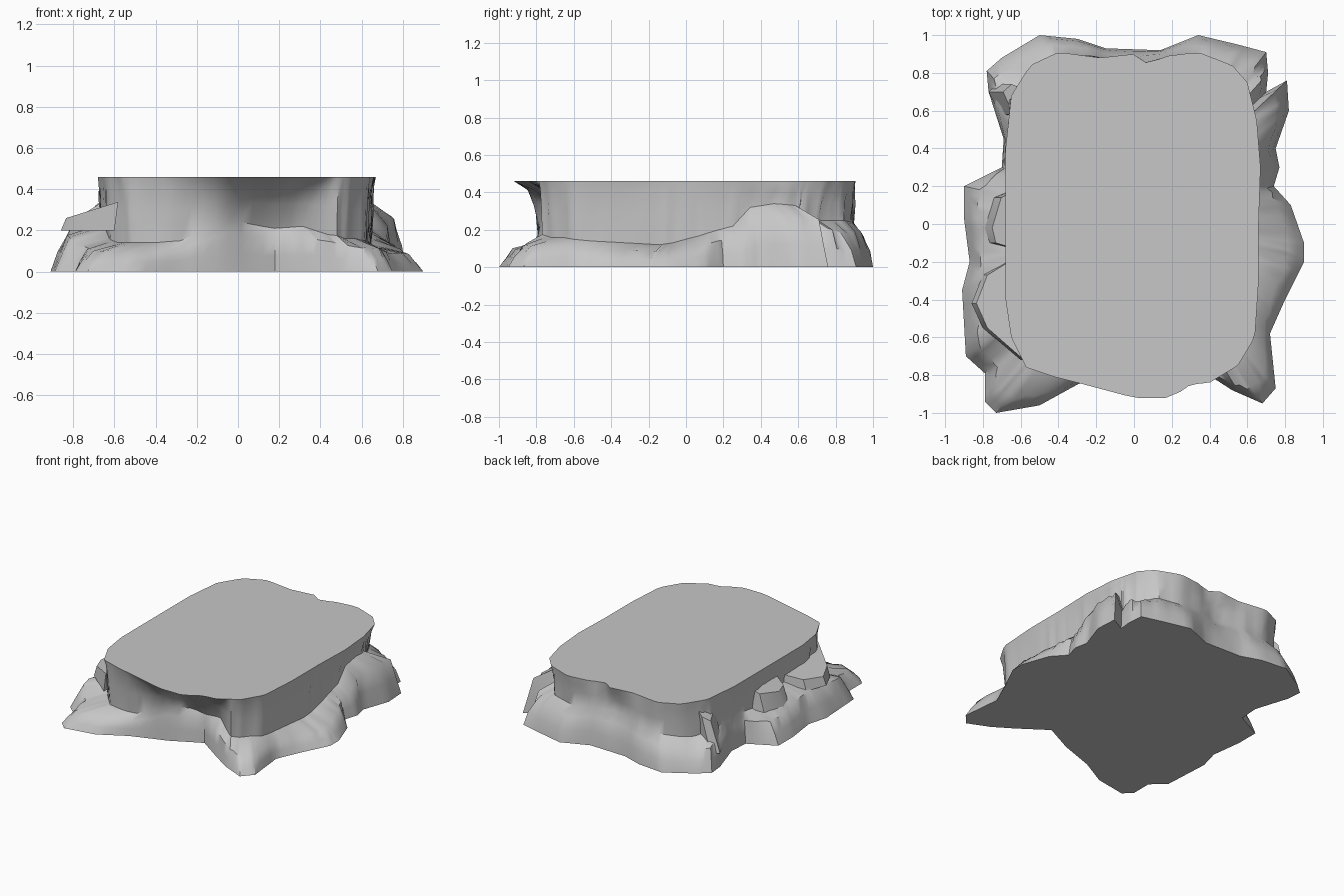
import bpy
import bmesh
import math
import random
from mathutils import Vector
from mathutils.geometry import intersect_line_line_2d

random.seed(4)
TOP = 0.46

cube = bpy.data.objects.get("Cube")
if cube:
    bpy.data.objects.remove(cube, do_unlink=True)

stone = bpy.data.materials.new("grey stone")
stone.use_nodes = True
grey = (0.57, 0.57, 0.57, 1)
stone.diffuse_color = grey
stone.node_tree.nodes["Principled BSDF"].inputs["Base Color"].default_value = grey

# Ground outline, counter-clockwise from the front: x, y, height of the ledge above
foot = [
    (-.5, -.96, .12), (-.3, -.85, .13), (-.04, -.76, .23), (.18, -.65, .19),
    (.38, -.79, .2), (.52, -.88, .16), (.68, -.95, .14), (.75, -.87, .14),
    (.72, -.58, .12), (.8, -.4, .11), (.9, -.2, .1), (.9, -.1, .11),
    (.83, .1, .15), (.74, .2, .18), (.77, .3, .2), (.75, .4, .3),
    (.82, .6, .32), (.81, .76, .31), (.7, .7, .2), (.71, .8, .25),
    (.7, .91, .23), (.55, .95, .23), (.34, 1, .22), (.14, .92, .25),
    (-.15, .93, .24), (-.3, .98, .22), (-.5, 1, .2), (-.7, .88, .18),
    (-.78, .81, .2), (-.77, .7, .2), (-.69, .45, .2), (-.7, .3, .2),
    (-.9, .2, .18), (-.9, .03, .2), (-.87, -.2, .24), (-.91, -.35, .24),
    (-.89, -.7, .2), (-.79, -.79, .14), (-.79, -.94, .12), (-.73, -1, .12),
]

# Outline of the flat top
rim = [
    (-.3, -.84), (0, -.92), (.2, -.92), (.3, -.85), (.4, -.84), (.55, -.75),
    (.64, -.6), (.66, -.3), (.66, 0), (.67, .3), (.65, .55), (.6, .75),
    (.52, .84), (.34, .91), (.18, .89), (.07, .85), (0, .9), (-.18, .88),
    (-.4, .91), (-.55, .84), (-.65, .68), (-.68, .4), (-.68, -.4),
    (-.65, -.6), (-.57, -.76), (-.42, -.81),
]

# Outline of the upright wall below the top, hollowed at the front and back
waist = [
    (-.35, -.79), (-.08, -.78), (.08, -.64), (.3, -.64), (.48, -.77), (.62, -.6),
    (.65, 0), (.64, .55), (.5, .84), (.3, .89), (.1, .87), (-.02, .83),
    (-.2, .89), (-.4, .9), (-.55, .82), (-.66, .65), (-.67, -.4),
    (-.62, -.65), (-.52, -.76),
]


def cast(outline, direction):
    """Point where a ray from the centre leaves an outline."""
    far = direction.normalized() * 3
    hits = []
    for a, b in zip(outline, outline[1:] + outline[:1]):
        hit = intersect_line_line_2d(Vector((0, 0)), far, Vector(a), Vector(b))
        if hit:
            hits.append(hit)
    return max(hits, key=lambda h: h.length)


def finish(bm, name, angle):
    """Turn a bmesh into a shaded stone object."""
    bmesh.ops.recalc_face_normals(bm, faces=bm.faces)
    mesh = bpy.data.meshes.new(name)
    bm.to_mesh(mesh)
    bm.free()
    mesh.materials.append(stone)
    obj = bpy.data.objects.new(name, mesh)
    bpy.context.collection.objects.link(obj)
    bpy.ops.object.select_all(action="DESELECT")
    obj.select_set(True)
    bpy.context.view_layer.objects.active = obj
    bpy.ops.object.shade_smooth_by_angle(angle=math.radians(angle))


def column(x, y, ledge):
    """Vertical section of the rock from the ground to the rim."""
    ground = Vector((x, y))
    wall = cast(waist, ground)
    edge = cast(rim, ground)
    # The back slopes more evenly than the other sides
    reach = 0.5 if y > 0.85 else 0.66
    shoulder = wall.lerp(ground, reach + random.uniform(-.07, .07))
    rough = random.uniform(-.01, .01)
    neck = wall.lerp(edge, 0.25) * (1 + rough)
    return [
        (*ground, 0),
        (*wall.lerp(ground, 0.86), ledge * 0.4),
        (*shoulder, ledge * (0.82 + rough * 3)),
        (*wall, ledge + 0.02),
        (*neck, (ledge + TOP) / 2),
        (*wall.lerp(edge, 0.6), TOP - 0.05),
        (*edge, TOP),
    ]


# Main rock: sections joined into a closed loft
columns = []
for a, b in zip(foot, foot[1:] + foot[:1]):
    for step in range(4):
        point = Vector(a).lerp(Vector(b), step / 4)
        columns.append(column(*point))
bm = bmesh.new()
grid = [[bm.verts.new(p) for p in section] for section in columns]
for left, right in zip(grid, grid[1:] + grid[:1]):
    for i in range(len(left) - 1):
        bm.faces.new((left[i], right[i], right[i + 1], left[i + 1]))
bm.faces.new([section[0] for section in reversed(grid)])
bm.faces.new([section[-1] for section in grid])
caps = [f for f in bm.faces if len(f.verts) > 4]
bmesh.ops.triangulate(bm, faces=caps)
finish(bm, "rock_slab", 42)


# Broken layers of stone jutting from the right wall
def layer(name, outline, bottom, top, rise, taper):
    """Flat shard, drawn in at the top, that rises towards the rock."""
    bm = bmesh.new()
    reach = max(abs(x) for x, y in outline)
    low = [bm.verts.new((x, y, bottom)) for x, y in outline]
    high = [bm.verts.new((x * taper, y, top + rise * (reach - abs(x))))
            for x, y in outline]
    count = len(outline)
    for i in range(count):
        j = (i + 1) % count
        bm.faces.new((low[i], low[j], high[j], high[i]))
    for cap in (low, high):
        bmesh.ops.triangulate(bm, faces=[bm.faces.new(cap)])
    finish(bm, name, 30)


layer("right_front_layer",
      [(-.86, -.42), (-.8, -.55), (-.6, -.72), (-.6, -.15), (-.8, -.27)],
      .2, .26, .3, .97)
layer("right_middle_layer",
      [(-.79, -.02), (-.74, .14), (-.6, .2), (-.6, -.15), (-.77, -.1)],
      .18, .28, .6, .95)
layer("right_back_layer",
      [(-.77, .7), (-.72, .74), (-.6, .7), (-.6, .55), (-.71, .58)],
      .1, .32, .7, .9)
